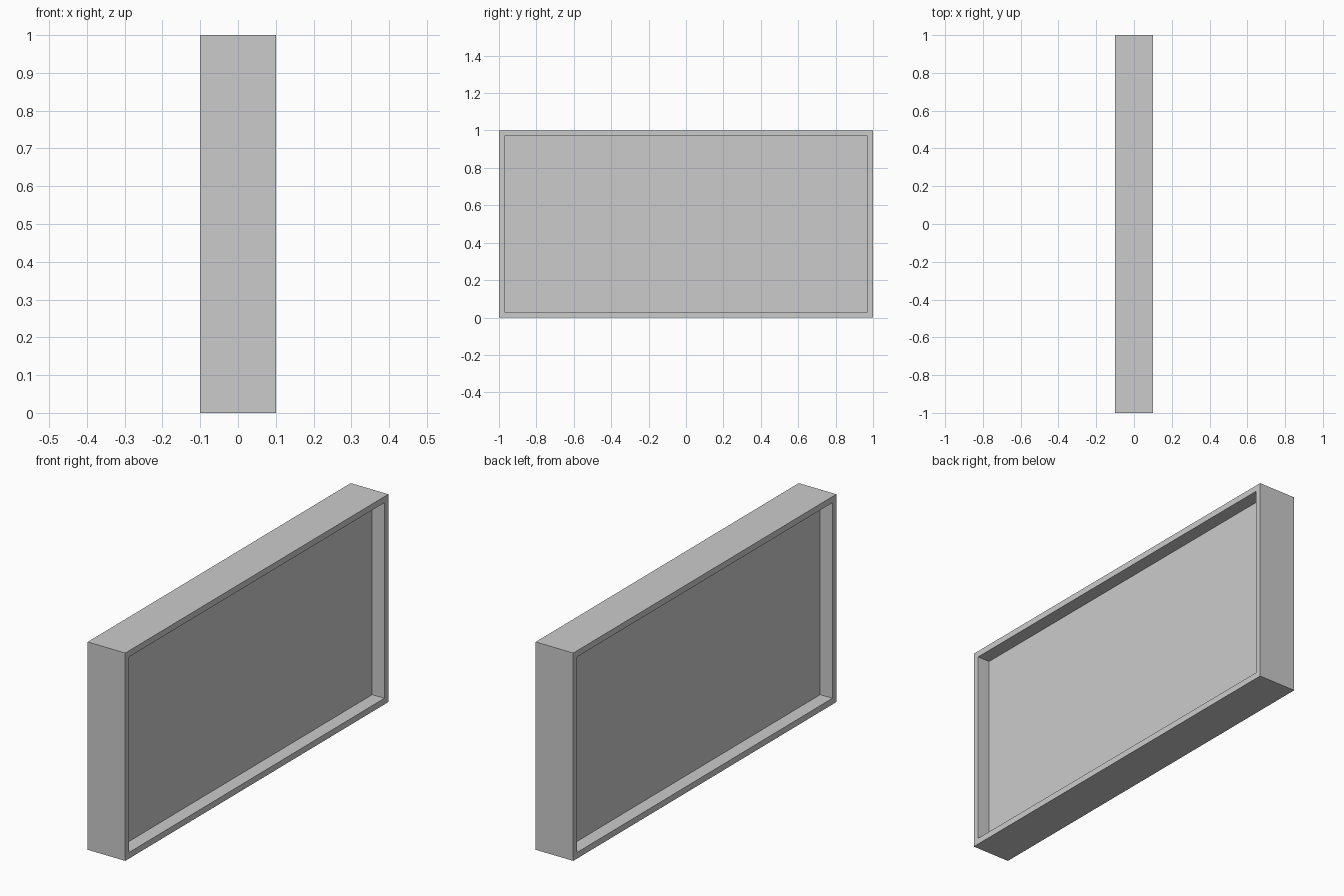
import bpy, bmesh
from mathutils import Matrix

if "Cube" in bpy.data.objects:
    bpy.data.objects.remove(bpy.data.objects["Cube"])

HALF_X, HALF_Y, HEIGHT = 0.1, 1.0, 1.0
BORDER, PANEL_X = 0.042, 0.035

bm = bmesh.new()

# Outer slab standing on the ground
bmesh.ops.create_cube(bm, size=1, matrix=Matrix.Translation((0, 0, HEIGHT / 2))
                      @ Matrix.Diagonal((2 * HALF_X, 2 * HALF_Y, HEIGHT, 1)))
bm.normal_update()

# Rim and recessed panel on both broad sides
for face in [f for f in bm.faces if abs(f.normal.x) > 0.9]:
    side = 1 if face.normal.x > 0 else -1
    bmesh.ops.inset_individual(bm, faces=[face], thickness=BORDER)
    floor = bmesh.ops.extrude_discrete_faces(bm, faces=[face])["faces"][0]
    for v in floor.verts:
        v.co.x = side * PANEL_X

bmesh.ops.recalc_face_normals(bm, faces=bm.faces)
mesh = bpy.data.meshes.new("framed_panel")
bm.to_mesh(mesh)
bm.free()
bpy.context.collection.objects.link(bpy.data.objects.new("framed_panel", mesh))
